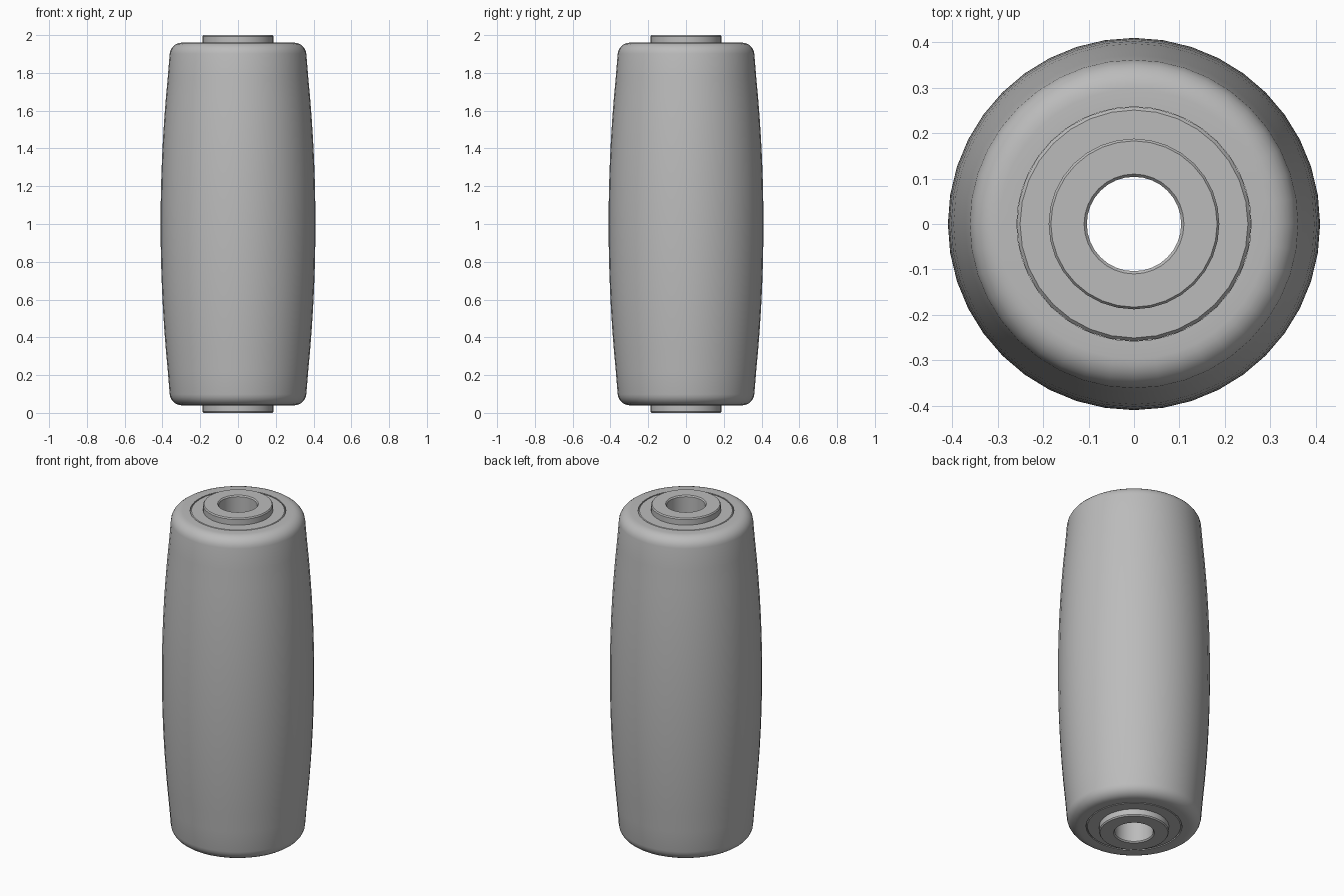
import bpy, bmesh, math

if "Cube" in bpy.data.objects:
    bpy.data.objects.remove(bpy.data.objects["Cube"])

grey = bpy.data.materials.new("plain grey")
grey.diffuse_color = (0.5, 0.5, 0.5, 1)
grey.use_nodes = True
grey.node_tree.nodes["Principled BSDF"].inputs["Base Color"].default_value = grey.diffuse_color


def lathe(name, profile, segments):
    """Spin a closed (radius, z) profile around the z axis."""
    bm = bmesh.new()
    rings = []
    for i in range(segments):
        a = 2 * math.pi * i / segments
        rings.append([bm.verts.new((r * math.cos(a), r * math.sin(a), z)) for r, z in profile])
    n = len(profile)
    for i in range(segments):
        p, q = rings[i], rings[(i + 1) % segments]
        for j in range(n):
            k = (j + 1) % n
            bm.faces.new((p[j], q[j], q[k], p[k]))
    bmesh.ops.recalc_face_normals(bm, faces=bm.faces)
    mesh = bpy.data.meshes.new(name)
    bm.to_mesh(mesh)
    bm.free()
    mesh.materials.append(grey)
    obj = bpy.data.objects.new(name, mesh)
    bpy.context.collection.objects.link(obj)
    bpy.context.view_layer.objects.active = obj
    obj.select_set(True)
    bpy.ops.object.shade_smooth_by_angle(angle=math.radians(35))
    obj.select_set(False)
    return obj


def mirrored(half):
    """Complete a lower half profile with its upper half about z = 1."""
    return half + [(r, 2 - z) for r, z in reversed(half)]


# Crowned roller body with rounded rims and a bore
END, FILLET = 0.04, 0.065
half = [(0.258, END)]
for i in range(7):
    a = math.radians(-90 + 14 * i)
    half.append((0.297 + FILLET * math.cos(a), END + FILLET + FILLET * math.sin(a)))
for i in range(1, 8):
    z = 0.11 + 0.89 * i / 8
    half.append((0.41 - 0.05 * ((z - 1) / 0.89) ** 2, z))
body = mirrored(half)
body.insert(len(half), (0.41, 1.0))
lathe("roller_body", body, 40)

# Bearing at each end, with a chamfered outer edge leaving a fine groove
for name, z0, s in (("bottom_bearing", END, 1), ("top_bearing", 2 - END, -1)):
    lathe(name, [(0.18, z0), (0.251, z0), (0.258, z0 + s * 0.008),
                 (0.258, z0 + s * 0.3), (0.18, z0 + s * 0.3)], 32)

# Axle sleeve with chamfered rims and a through hole
lathe("axle_sleeve", mirrored([(0.104, 0.007), (0.110, 0), (0.183, 0), (0.188, 0.007)]), 32)
